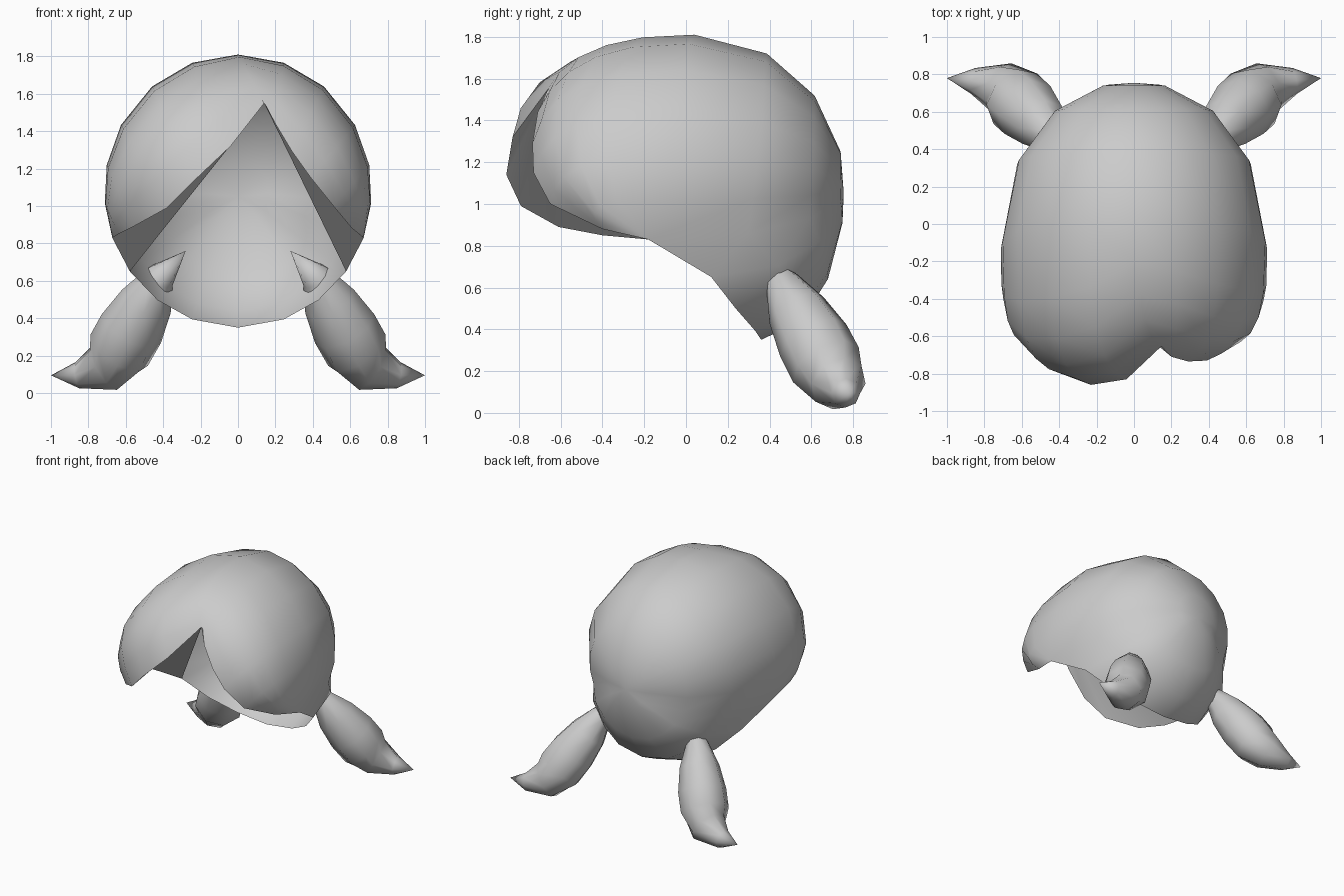
import bpy, bmesh, math
from mathutils import Vector

if "Cube" in bpy.data.objects:
    bpy.data.objects.remove(bpy.data.objects["Cube"])

RX, RZ, CZ, BACK = 0.715, 0.73, 1.08, 0.76   # front-view ellipse and back pole
HALF = [0, 20, 40, 61, 79, 95, 110, 126, 143, 160]
ANGLES = [-a for a in HALF[:0:-1]] + HALF + [180]
# seam depth (y) by angle from the top
SEAM = [(0, .04), (60, -.04), (90, -.12), (110, -.18), (126, .12), (143, .24), (160, .33), (180, .36)]
# lower edge of the fringe (x, y, z), left to right, parting at x = 0.14
EDGE = [(-.672, -.18, .83), (-.64, -.40, .85), (-.56, -.61, .89), (-.38, -.79, .99), (-.23, -.86, 1.14),
        (-.04, -.83, 1.32), (.14, -.66, 1.55), (.20, -.71, 1.44), (.29, -.735, 1.29), (.39, -.73, 1.15),
        (.51, -.65, 1.0), (.61, -.40, .88), (.672, -.18, .83)]


def seam_y(deg):
    deg = abs(deg)
    for (a, ya), (b, yb) in zip(SEAM, SEAM[1:]):
        if deg <= b:
            return ya + (yb - ya) * (deg - a) / (b - a)
    return SEAM[-1][1]


def make(name, bm, angle):
    bmesh.ops.remove_doubles(bm, verts=bm.verts, dist=0.002)
    bmesh.ops.recalc_face_normals(bm, faces=bm.faces)
    me = bpy.data.meshes.new(name)
    bm.to_mesh(me)
    bm.free()
    ob = bpy.data.objects.new(name, me)
    bpy.context.collection.objects.link(ob)
    bpy.ops.object.select_all(action='DESELECT')
    ob.select_set(True)
    bpy.context.view_layer.objects.active = ob
    bpy.ops.object.shade_smooth_by_angle(angle=math.radians(angle))
    return ob


def bridge(bm, a, b, closed):
    n = len(a)
    for i in range(n if closed else n - 1):
        j = (i + 1) % n
        bm.faces.new((a[i], a[j], b[j], b[i]))


def dome_point(deg, t):
    # back half: from the back pole (t = 0) to the seam (t = 1)
    th = math.radians(deg)
    r = math.sin(t * math.pi / 2)
    n = 2 + .1 * abs(math.sin(th))
    y0 = seam_y(deg)
    y = y0 + (BACK - y0) * max(0, 1 - r ** n) ** (1 / n)
    return Vector((RX * r * math.sin(th), y, CZ + RZ * r * math.cos(th)))


def front_point(x, z):
    # front half: fuller superellipse, slightly flatter on the right of the parting
    u, v = x / RX, (z - CZ) / RZ
    r = min(1, math.hypot(u, v))
    th = math.atan2(u, v)
    n = 2.5 + .5 * abs(math.sin(th))
    k = min(1, max(0, (x + .05) / .25))
    depth = .88 * (1 - .1 * k)
    y = seam_y(math.degrees(th)) * r ** 4 - depth * max(0, 1 - r ** n) ** (1 / n)
    return Vector((x, y, z))


# hair cap: back dome plus front fringe as one open shell
bm = bmesh.new()
pole = bm.verts.new((0, BACK - .005, CZ - .03))
rings = [[bm.verts.new(dome_point(a, t)) for a in ANGLES] for t in (.15, .41, .68, 1)]
for i in range(len(ANGLES)):
    bm.faces.new((pole, rings[0][i], rings[0][(i + 1) % len(ANGLES)]))
for a, b in zip(rings, rings[1:]):
    bridge(bm, a, b, True)
first = ANGLES.index(-110)
row = rings[-1][first:first + len(EDGE)]
seam = [v.co.copy() for v in row]
for j in range(1, 6):
    f = 1 - math.cos(j / 5 * math.pi / 2)
    new = []
    for p, (ex, ey, ez) in zip(seam, EDGE):
        q = front_point(p.x + (ex - p.x) * f, p.z + (ez - p.z) * f)
        # pull the surface so that it ends exactly on the fringe edge
        q.y += (ey - front_point(ex, ez).y) * f
        new.append(bm.verts.new(q))
    bridge(bm, row, new, False)
    row = new
edge = [v.co.copy() for v in row]
make("hair_cap", bm, 70)

# linings behind the two fringe locks, fanned from the parting
apex = edge[6]
for name, pts, side in (("fringe_lining_left", edge[:6], -126), ("fringe_lining_right", edge[:6:-1], 126)):
    bm = bmesh.new()
    vs = [bm.verts.new(p) for p in [dome_point(side, 1)] + pts]
    top = bm.verts.new(apex)
    for a, b in zip(vs, vs[1:]):
        bm.faces.new((top, a, b))
    make(name, bm, 30)

# pigtails: tapered tube along a curved path (x, y, z, radius)
PATH = [(.28, .36, .76, 0), (.42, .46, .62, .085), (.49, .53, .49, .145), (.57, .61, .345, .177),
        (.635, .67, .23, .178), (.71, .73, .14, .14), (.86, .765, .095, .07), (1, .78, .095, 0)]
for name, s in (("pigtail_right", 1), ("pigtail_left", -1)):
    bm = bmesh.new()
    cs = [Vector(p[:3]) for p in PATH]
    loops = []
    for i in range(1, len(PATH) - 1):
        q = (cs[i + 1] - cs[i - 1]).to_track_quat('Z', 'Y')
        loop = []
        for k in range(8):
            a = k * math.pi / 4
            p = cs[i] + q @ (Vector((math.cos(a), math.sin(a), 0)) * PATH[i][3])
            loop.append(bm.verts.new((p.x * s, p.y, max(p.z, .004))))
        loops.append(loop)
    for a, b in zip(loops, loops[1:]):
        bridge(bm, a, b, True)
    for c, loop in ((cs[0], loops[0]), (cs[-1], loops[-1])):
        tip = bm.verts.new((c.x * s, c.y, c.z))
        for k in range(8):
            bm.faces.new((tip, loop[k], loop[(k + 1) % 8]))
    make(name, bm, 70)
